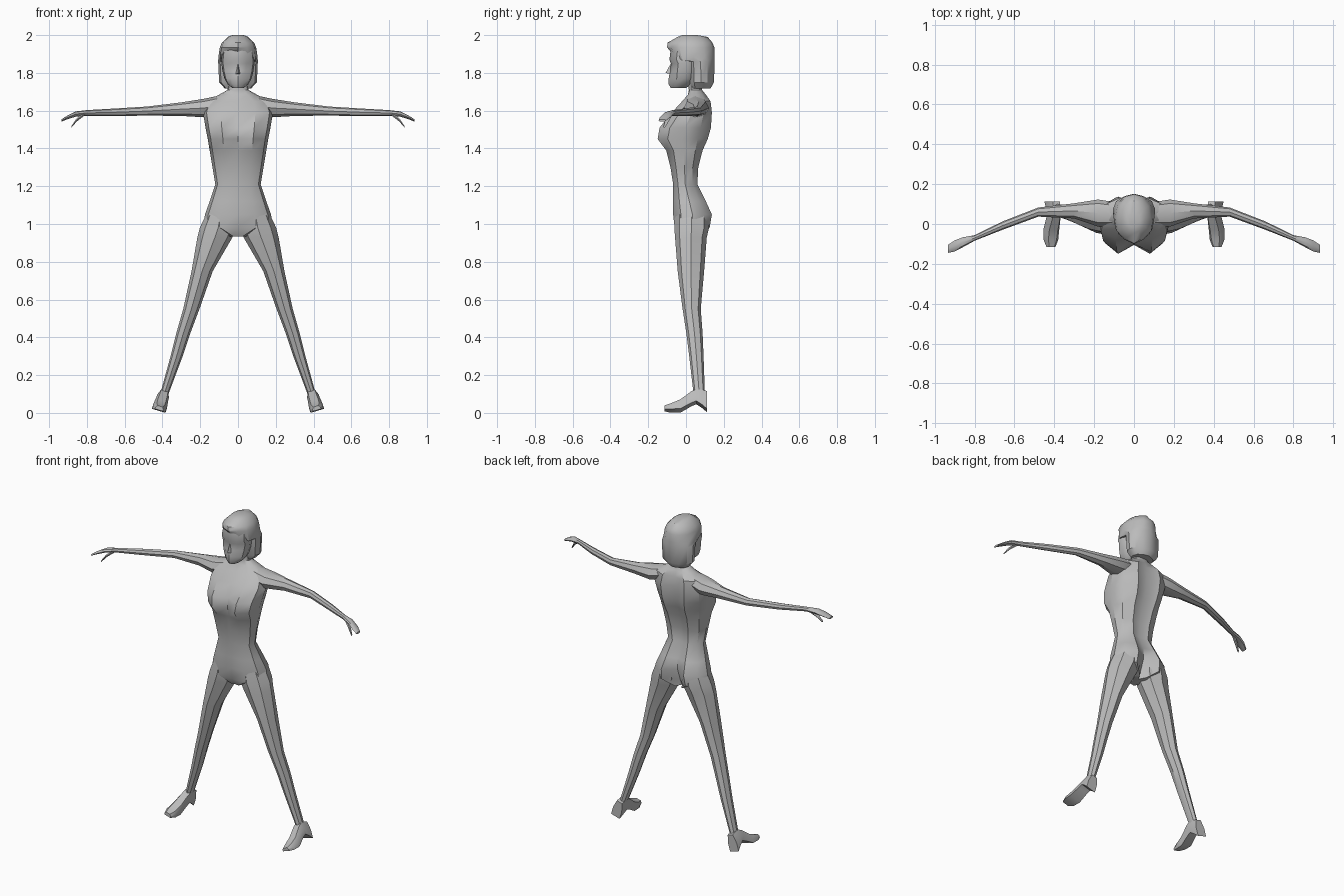
import bpy, bmesh, math
from mathutils import Vector

default_cube = bpy.data.objects.get("Cube")
if default_cube:
    bpy.data.objects.remove(default_cube, do_unlink=True)

# One plain grey for the whole figure
grey = bpy.data.materials.new("plain grey")
grey.use_nodes = True
grey.diffuse_color = (.5, .5, .5, 1)
grey.node_tree.nodes["Principled BSDF"].inputs["Base Color"].default_value = grey.diffuse_color
parts = []


def finish(name, bm, mirrored=False):
    """Turn a bmesh into a named, coloured object, optionally mirrored across x."""
    bmesh.ops.recalc_face_normals(bm, faces=bm.faces)
    mesh = bpy.data.meshes.new(name)
    bm.to_mesh(mesh)
    bm.free()
    mesh.materials.append(grey)
    part = bpy.data.objects.new(name, mesh)
    bpy.context.scene.collection.objects.link(part)
    if mirrored:
        mirror = part.modifiers.new("mirror", 'MIRROR')
        mirror.use_mirror_merge = False
    parts.append(part)
    return part


def loft(name, rings, mirrored=False):
    """Skin a series of equally sized point rings and cap both ends."""
    bm = bmesh.new()
    loops = [[bm.verts.new(point) for point in ring] for ring in rings]
    for lower, upper in zip(loops, loops[1:]):
        for i in range(len(lower)):
            j = (i + 1) % len(lower)
            bm.faces.new((lower[i], lower[j], upper[j], upper[i]))
    bm.faces.new(loops[0])
    bm.faces.new(loops[-1])
    return finish(name, bm, mirrored)


def body_ring(z, width, front_mid, front, back, back_mid):
    """Symmetric horizontal section with its own centre line at front and back."""
    def depth(t):
        return front + (back - front) * t
    half = [(width * .5, front), (width * .9, depth(.2)), (width, depth(.5)),
            (width * .85, depth(.8)), (width * .45, back)]
    left = [Vector((x, y, z)) for x, y in half]
    right = [Vector((-x, y, z)) for x, y in reversed(half)]
    return [Vector((0, front_mid, z))] + left + [Vector((0, back_mid, z))] + right


def oval(centre, axis_a, axis_b, sides=8):
    """Oval section spanned by two axis vectors."""
    angles = [math.tau * i / sides for i in range(sides)]
    return [Vector(centre) + Vector(axis_a) * math.cos(a) + Vector(axis_b) * math.sin(a)
            for a in angles]


# Torso and neck: height, half width, front centre, front, back, back centre
torso_sections = [
    (.935, .05, -.03, -.035, .08, .04),
    (.98, .185, -.06, -.06, .125, .06),
    (1.05, .175, -.065, -.068, .137, .085),
    (1.12, .15, -.068, -.07, .105, .085),
    (1.21, .12, -.065, -.068, .06, .045),
    (1.3, .135, -.08, -.082, .065, .05),
    (1.39, .15, -.095, -.105, .088, .07),
    (1.45, .16, -.105, -.15, .115, .09),
    (1.51, .172, -.1, -.14, .132, .11),
    (1.59, .185, -.065, -.075, .137, .115),
    (1.65, .165, -.02, -.02, .13, .11),
    (1.685, .1, .01, .01, .105, .1),
    (1.71, .055, .015, .02, .085, .085),
    (1.8, .05, 0, 0, .08, .08),
]
loft("torso", [body_ring(*section) for section in torso_sections])

# Face and jaw
face_sections = [
    (1.72, .03, -.08, -.075, .0, .0),
    (1.74, .055, -.092, -.078, .03, .03),
    (1.77, .072, -.092, -.074, .05, .05),
    (1.81, .082, -.085, -.072, .06, .06),
    (1.85, .088, -.08, -.066, .06, .06),
    (1.87, .088, -.088, -.078, .06, .06),
    (1.93, .08, -.08, -.07, .06, .06),
]
loft("face", [body_ring(*section) for section in face_sections])

# Nose wedge
bm = bmesh.new()
bridge, tip, left, right = [bm.verts.new(p) for p in (
    (0, -.075, 1.86), (0, -.108, 1.8), (.018, -.07, 1.79), (-.018, -.07, 1.79))]
for corners in ((bridge, tip, left), (bridge, right, tip), (tip, right, left),
                (bridge, left, right)):
    bm.faces.new(corners)
finish("nose", bm)

# Bobbed hair with a fringe overhanging the forehead
hair_sections = [
    (1.718, .07, .04, .03, .12, .13),
    (1.75, .1, .03, .02, .138, .148),
    (1.86, .105, .02, .015, .14, .152),
    (1.885, .104, -.075, -.06, .14, .152),
    (1.935, .096, -.1, -.078, .138, .15),
    (1.96, .085, -.098, -.072, .128, .14),
    (1.99, .055, -.045, -.035, .1, .115),
    (2, .03, -.02, -.015, .05, .06),
]
hair_rings = [body_ring(*section) for section in hair_sections]
fringe = hair_rings[3]
for point in fringe:
    if point.y < 0:  # swept from an off-centre parting
        point.z += .035 - abs(point.x + .04) * .4
loft("hair", hair_rings)

# Legs: height, centre x, centre y, half width, half depth
leg_sections = [
    (1.06, .09, .03, .075, .09),
    (.98, .105, .03, .097, .092),
    (.93, .122, .026, .093, .084),
    (.75, .19, .026, .056, .07),
    (.55, .247, .03, .043, .048),
    (.42, .29, .045, .037, .043),
    (.3, .325, .055, .032, .038),
    (.1, .39, .07, .022, .03),
]
loft("legs", [oval((x, y, z), (w, 0, 0), (0, d, 0))
              for z, x, y, w, d in leg_sections], mirrored=True)

# Heeled shoes: y, half width, sole height, top height, leaning with the leg
shoe_sections = [
    (.112, .03, .012, .11),
    (.085, .031, .035, .118),
    (.055, .031, .055, .12),
    (.03, .031, .045, .11),
    (-.03, .036, .012, .065),
    (-.08, .034, .011, .045),
    (-.115, .021, .015, .035),
]
lean = .3


def shoe_ring(y, width, sole, top):
    outline = [(-width, sole), (width, sole), (width, (sole + top) / 2),
               (width * .6, top), (-width * .6, top), (-width, (sole + top) / 2)]
    return [Vector((.39 + u + lean * (.11 - v), y, v + lean * u)) for u, v in outline]


loft("shoes", [shoe_ring(*section) for section in shoe_sections], mirrored=True)

# Arms and flat hands: x, centre y, centre z, half depth, half height
arm_sections = [
    (.1, .05, 1.63, .06, .05),
    (.18, .055, 1.614, .068, .049),
    (.3, .066, 1.608, .038, .036),
    (.48, .06, 1.598, .023, .024),
    (.66, -.008, 1.591, .021, .02),
    (.8, -.07, 1.588, .014, .015),
    (.86, -.092, 1.582, .025, .014),
    (.9, -.11, 1.566, .028, .01),
    (.935, -.125, 1.548, .02, .006),
]
# Thumbs drop below the palm
thumb_sections = [
    (.815, -.08, 1.582, .011, .011),
    (.855, -.1, 1.55, .012, .01),
    (.882, -.115, 1.514, .006, .005),
]
for name, sections, sides in (("arms", arm_sections, 8), ("thumbs", thumb_sections, 6)):
    loft(name, [oval((x, y, z), (0, d, 0), (0, 0, h), sides)
                for x, y, z, d, h in sections], mirrored=True)

# Soft shading that keeps the harder creases
bpy.ops.object.select_all(action='DESELECT')
for part in parts:
    part.select_set(True)
bpy.context.view_layer.objects.active = parts[0]
bpy.ops.object.shade_smooth_by_angle(angle=math.radians(35))
